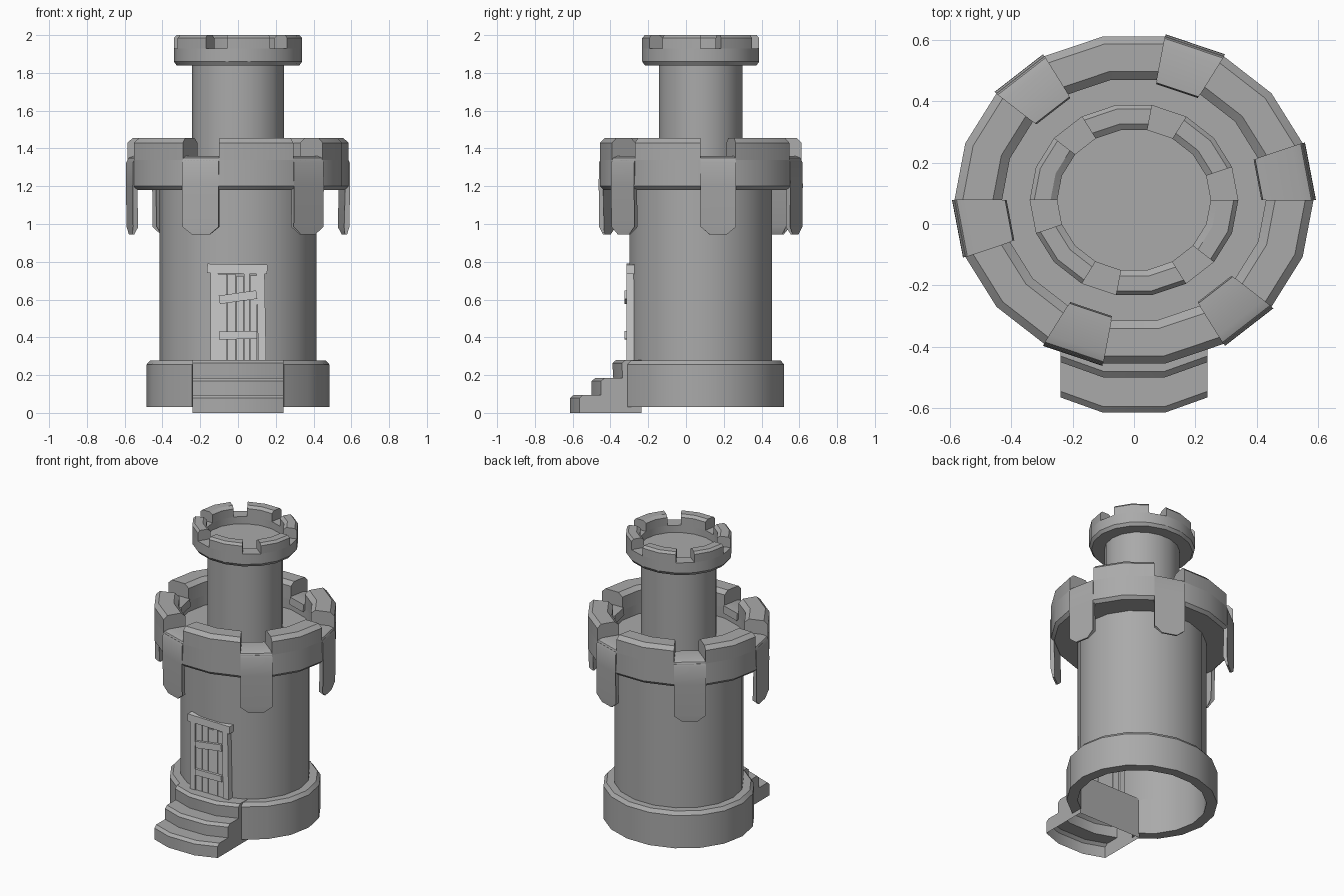
import bpy, bmesh, math

if "Cube" in bpy.data.objects:
    bpy.data.objects.remove(bpy.data.objects["Cube"])

CY, SY, STEP = 0.078, 0.925, 20   # tower axis offset, slight squash, 18 sides
STONE = bpy.data.materials.new("dark_stone")
STONE.diffuse_color = (.4, .4, .4, 1)
STONE.use_nodes = True
STONE.node_tree.nodes["Principled BSDF"].inputs["Base Color"].default_value = STONE.diffuse_color


def finish(bm, name):
    bmesh.ops.remove_doubles(bm, verts=bm.verts, dist=1e-5)
    bmesh.ops.recalc_face_normals(bm, faces=bm.faces)
    me = bpy.data.meshes.new(name)
    bm.to_mesh(me)
    bm.free()
    me.materials.append(STONE)
    ob = bpy.data.objects.new(name, me)
    bpy.context.collection.objects.link(ob)
    bpy.ops.object.select_all(action='DESELECT')
    ob.select_set(True)
    bpy.context.view_layer.objects.active = ob
    bpy.ops.object.shade_smooth_by_angle(angle=math.radians(30))
    return ob


def loft(bm, rows, closed, caps):
    rows = [[bm.verts.new(p) for p in r] for r in rows]
    n = len(rows[0])
    for a, b in zip(rows, rows[1:]):
        for i in range(n if closed else n - 1):
            j = (i + 1) % n
            bm.faces.new((a[i], a[j], b[j], b[i]))
    if caps:
        bm.faces.new(rows[0])
        bm.faces.new(rows[-1])


def sweep(name, profile, start=0, sectors=18, closed=False, caps=False):
    """Turn (radius, z, optional edge inset) points around the tower axis."""
    rows = []
    for k in range(sectors + 1):
        row = []
        for r, z, *inset in profile:
            a = start + k * STEP
            if inset:
                a += inset[0] * STEP * (1 if k == 0 else -1)
            a = math.radians(a)
            row.append((r * math.cos(a), CY + r * SY * math.sin(a), z))
        rows.append(row)
    bm = bmesh.new()
    loft(bm, rows, closed, caps)
    return finish(bm, name)


def board(name, x0, x1, z0, z1, y0, y1, tilt=0):
    bpy.ops.mesh.primitive_cube_add(
        size=1, location=((x0 + x1) / 2, (y0 + y1) / 2, (z0 + z1) / 2),
        rotation=(0, -math.radians(tilt), 0))
    ob = bpy.context.object
    ob.name = name
    ob.scale = (x1 - x0, y1 - y0, z1 - z0)
    return ob


# Foundation collar, open where the stairs enter (240 to 300 degrees)
sweep("foundation", [(.415, .03), (.485, .03), (.485, .255), (.465, .278),
                     (.415, .278)], 300, 15, closed=True, caps=True)

# Main wall, walkway, upper turret and its floor
sweep("tower_body", [(.415, .27), (.415, 1.18), (.565, 1.18), (.585, 1.20),
                     (.585, 1.34), (.43, 1.34), (.43, 1.27), (.2425, 1.27),
                     (.2425, 1.84), (.325, 1.84), (.34, 1.86), (.34, 1.93),
                     (.25, 1.93), (.25, 1.88), (0, 1.88)])

for i in range(6):
    a = i * 60
    # Battlements of both levels
    sweep("lower_merlon", [(.585, 1.34), (.585, 1.43), (.558, 1.455), (.46, 1.455),
                           (.43, 1.43), (.43, 1.34)], a + 20, 2, caps=True)
    sweep("upper_merlon", [(.34, 1.93), (.34, 1.985), (.325, 2.0), (.272, 2.0),
                           (.25, 1.985), (.25, 1.93)], a + 20, 2, caps=True)
    # Banners draped over the lower gaps
    sweep("banner", [(.415, 1.31, 0), (.42, 1.36, 0), (.55, 1.36, 0), (.578, 1.35, 0),
                     (.592, 1.325, 0), (.593, 1.2, 0), (.59, .985, 0), (.58, .945, .25),
                     (.568, .945, .25), (.562, .985, 0), (.568, 1.2, 0),
                     (.57, 1.335, 0), (.45, 1.335, 0)], a, 1, closed=True, caps=True)

# Curved stairs, closed at the back and open underneath
stair = [(-.615, 0)]
for y, z in ((-.615, .095), (-.5, .185), (-.39, .28)):
    stair += [(y, z - .017), (y + .02, z), (y + .115, z)]
stair = stair[:-1] + [(-.235, .28), (-.235, 0)]
outline = [(-.24, .05), (-.1, 0), (.1, 0), (.24, .05)]
bm = bmesh.new()
loft(bm, [[(x, y if y == -.235 else y + d, z) for y, z in stair]
          for x, d in outline], False, True)
finish(bm, "stairs")

# Door: jambs, planks, lintel, cross bars
board("left_jamb", -.145, -.105, .28, .745, -.315, -.262)
board("right_jamb", .103, .145, .28, .745, -.315, -.262, 1)
for x0, x1, top in ((-.106, -.058, .735), (-.055, -.012, .735), (-.009, .028, .725),
                    (.031, .06, .735), (.063, .1, .728)):
    board("plank", x0, x1, .28, top, -.308, -.275)
board("lintel", -.163, .155, .737, .787, -.315, -.262, -1)
board("upper_bar", -.1, .1, .59, .635, -.325, -.3, 8)
board("lower_bar", -.1, .1, .39, .432, -.325, -.3, 1)
